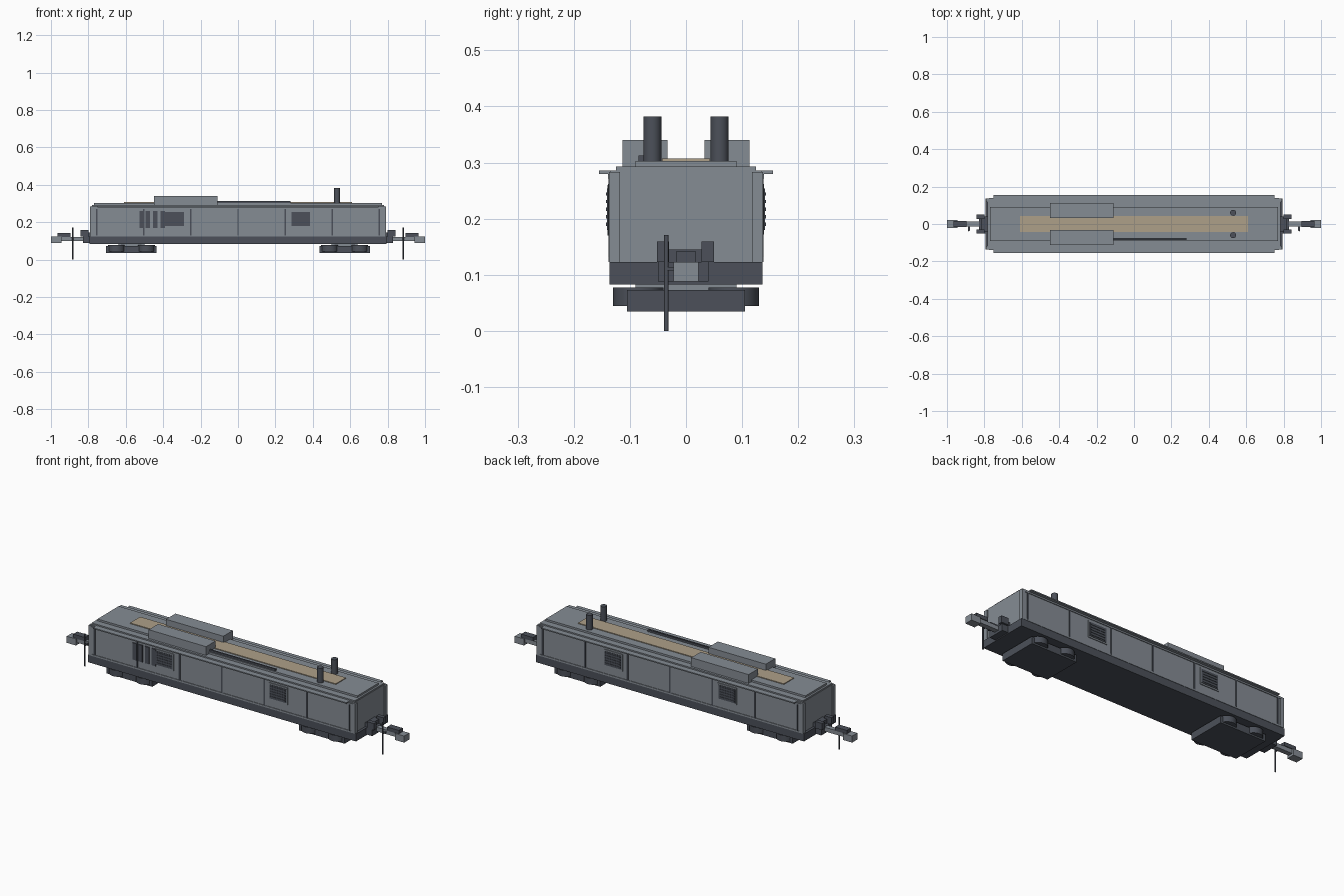
import bpy, bmesh, math
from mathutils import Matrix

if "Cube" in bpy.data.objects:
    bpy.data.objects.remove(bpy.data.objects["Cube"])


def material(name, rgb):
    m = bpy.data.materials.new(name)
    m.diffuse_color = (*rgb, 1)
    m.use_nodes = True
    m.node_tree.nodes["Principled BSDF"].inputs["Base Color"].default_value = m.diffuse_color
    return m


GREY = material("body grey", (0.235, 0.262, 0.296))
DARK = material("dark grey", (0.072, 0.081, 0.101))
TAN = material("walkway tan", (0.42, 0.35, 0.25))


def finish(bm, name, mat):
    me = bpy.data.meshes.new(name)
    bm.to_mesh(me)
    bm.free()
    me.materials.append(mat)
    ob = bpy.data.objects.new(name, me)
    bpy.context.collection.objects.link(ob)
    return ob


def box(name, mat, x, y, z, bevel=0):
    """Box from (min, max) pairs."""
    bm = bmesh.new()
    bmesh.ops.create_cube(bm, size=1)
    for v in bm.verts:
        v.co = [(a + b) / 2 + c * abs(b - a) for (a, b), c in zip((x, y, z), v.co)]
    if bevel:
        bmesh.ops.bevel(bm, geom=bm.edges[:], offset=bevel, segments=1, affect='EDGES')
    return finish(bm, name, mat)


def cylinder(name, mat, x, y, z, r, sides=24):
    """Upright cylinder, z is a (min, max) pair."""
    bm = bmesh.new()
    bmesh.ops.create_cone(bm, cap_ends=True, segments=sides, radius1=r, radius2=r,
                          depth=z[1] - z[0], matrix=Matrix.Translation((x, y, sum(z) / 2)))
    for f in bm.faces:
        f.smooth = abs(f.normal.z) < 0.5
    for e in bm.edges:
        e.smooth = all(f.smooth for f in e.link_faces)
    return finish(bm, name, mat)


def span(c, w):
    return (c - w / 2, c + w / 2)


def flip(s, a, b):
    return tuple(sorted((s * a, s * b)))


# Main hull and stepped roof
box("underframe", DARK, (-0.795, 0.795), (-0.136, 0.136), (0.083, 0.123))
box("body", GREY, (-0.782, 0.782), (-0.135, 0.135), (0.123, 0.286))
box("roof_lower_step", GREY, (-0.78, 0.78), (-0.125, 0.125), (0.286, 0.293))
box("roof_upper_step", GREY, (-0.77, 0.77), (-0.09, 0.09), (0.293, 0.303))
box("roof_walkway", TAN, (-0.61, 0.61), (-0.043, 0.043), (0.303, 0.307))
box("roof_conduit", DARK, (-0.11, 0.28), (-0.085, -0.076), (0.303, 0.313))

for s in (-1, 1):
    # Roof equipment and exhaust stacks
    box("roof_equipment_box", GREY, (-0.45, -0.11), flip(s, 0.033, 0.113), (0.293, 0.34))
    cylinder("exhaust_stack", DARK, 0.53, s * 0.06, (0.303, 0.382), 0.016)

    # Side trim: eave, rails, ribs
    box("eave", GREY, (-0.75, 0.75), flip(s, 0.13, 0.155), (0.28, 0.286))
    box("top_rail", GREY, (-0.775, 0.775), flip(s, 0.13, 0.139), (0.272, 0.28))
    box("bottom_rail", GREY, (-0.775, 0.775), flip(s, 0.13, 0.138), (0.123, 0.132))
    for i in range(7):
        box("side_rib", DARK, span((i - 3) * 0.2517, 0.008), flip(s, 0.13, 0.1385), (0.13, 0.274))

    # Louvred side grilles
    for x in (-0.34, 0.335):
        box("grille_frame", GREY, span(x, 0.112), flip(s, 0.13, 0.139), (0.172, 0.262))
        box("grille_panel", DARK, span(x, 0.1), flip(s, 0.13, 0.141), (0.18, 0.254))
        for i in range(5):
            box("grille_slat", DARK, span(x, 0.09), flip(s, 0.135, 0.143),
                span(0.19 + i * 0.0135, 0.006))

    # Corner posts at the body ends
    for t in (-1, 1):
        box("corner_post", GREY, flip(t, 0.77, 0.79), flip(s, 0.118, 0.1375), (0.123, 0.283))

# Upright intake slots, front side only
for x in (-0.515, -0.482, -0.442, -0.402):
    box("intake_slot", DARK, span(x, 0.024), (-0.14, -0.13), (0.17, 0.26))

for t in (-1, 1):
    # End platform with buffer blocks
    box("end_platform", DARK, flip(t, 0.79, 0.83), (-0.05, 0.04), (0.088, 0.123))
    for y in (-0.041, 0.039):
        box("buffer_block", DARK, flip(t, 0.8, 0.842), span(y, 0.022), (0.123, 0.159))
    box("buffer_beam", DARK, flip(t, 0.78, 0.815), (-0.04, 0.04), (0.123, 0.145))

    # Coupler
    box("coupler_shank", GREY, flip(t, 0.82, 0.96), (-0.013, 0.013), (0.1, 0.122))
    box("coupler_head", GREY, flip(t, 0.945, 1.0), (-0.022, 0.022), (0.088, 0.123))
    box("coupler_cover", DARK, flip(t, 0.895, 0.965), (-0.017, 0.017), (0.122, 0.142))
    cylinder("uncoupling_rod", DARK, t * 0.883, -0.035, (0, 0.171), 0.004, 12)
    box("rod_bracket", DARK, flip(t, 0.878, 0.888), (-0.035, 0), (0.108, 0.114))

    # Trucks with round corner bearings
    c = t * 0.57
    box("truck_frame", DARK, span(c, 0.27), (-0.105, 0.105), (0.035, 0.073))
    box("truck_bolster", GREY, span(c, 0.14), (-0.09, 0.09), (0.073, 0.084))
    for dx in (-0.08, 0.08):
        for s in (-1, 1):
            cylinder("truck_bearing", DARK, c + dx, s * 0.085, (0.044, 0.077), 0.045)
